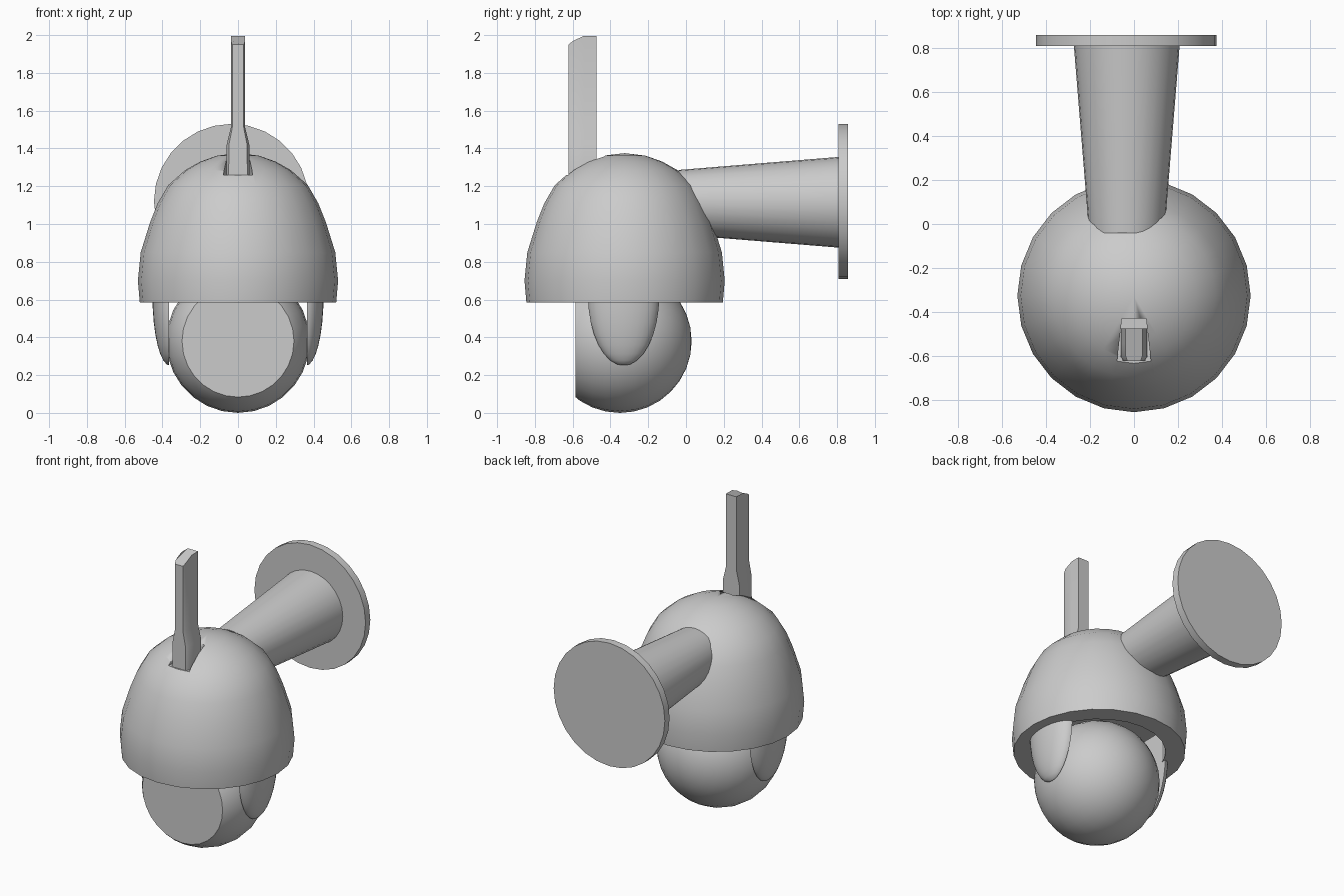
import bpy, bmesh
from math import radians, pi
from mathutils import Matrix, Vector

if "Cube" in bpy.data.objects:
    bpy.data.objects.remove(bpy.data.objects["Cube"])


def finish(name, bm, angle=30):
    bmesh.ops.recalc_face_normals(bm, faces=bm.faces[:])
    mesh = bpy.data.meshes.new(name)
    bm.to_mesh(mesh)
    bm.free()
    ob = bpy.data.objects.new(name, mesh)
    bpy.context.collection.objects.link(ob)
    bpy.ops.object.select_all(action='DESELECT')
    ob.select_set(True)
    bpy.context.view_layer.objects.active = ob
    bpy.ops.object.shade_smooth_by_angle(angle=radians(angle))
    return ob


def lathe(name, profile, origin, along_y=False, steps=24):
    """Revolve (radius, height) points; optionally lay the axis along +y."""
    bm = bmesh.new()
    verts = [bm.verts.new((r, 0, h)) for r, h in profile]
    edges = [bm.edges.new(p) for p in zip(verts, verts[1:])]
    bmesh.ops.spin(bm, geom=verts + edges, cent=(0, 0, 0), axis=(0, 0, 1),
                   angle=2 * pi, steps=steps)
    bmesh.ops.remove_doubles(bm, verts=bm.verts[:], dist=1e-4)
    rot = Matrix.Rotation(-pi / 2, 4, 'X') if along_y else Matrix()
    bm.transform(Matrix.Translation(origin) @ rot)
    return finish(name, bm)


def loft(name, rings):
    """Skin between rings that have equal point counts, and cap both ends."""
    bm = bmesh.new()
    rows = [[bm.verts.new(p) for p in ring] for ring in rings]
    n = len(rows[0])
    for a, b in zip(rows, rows[1:]):
        for i in range(n):
            j = (i + 1) % n
            bm.faces.new((a[i], a[j], b[j], b[i]))
    bm.faces.new(rows[0])
    bm.faces.new(rows[-1])
    return finish(name, bm)


def ellipsoid(center, radii, turn=Matrix()):
    bm = bmesh.new()
    bmesh.ops.create_uvsphere(bm, u_segments=28, v_segments=16, radius=1)
    bm.transform(Matrix.Translation(center) @ Matrix.Diagonal((*radii, 1)) @ turn)
    return bm


def slice_off(bm, point, normal):
    """Remove everything on the normal's side of a plane and cap the cut."""
    geom = bm.verts[:] + bm.edges[:] + bm.faces[:]
    cut = bmesh.ops.bisect_plane(bm, geom=geom, plane_co=point, plane_no=normal,
                                 clear_outer=True)["geom_cut"]
    bmesh.ops.contextual_create(bm, geom=[e for e in cut if isinstance(e, bmesh.types.BMEdge)])


# Hood: domed shell with a flat rim and a cavity for the ball
hood = lathe("hood", [(0, 0.86), (0.40, 0.82), (0.40, 0.585), (0.52, 0.585),
                      (0.53, 0.70), (0.515, 0.85), (0.465, 1.01), (0.425, 1.11),
                      (0.37, 1.205), (0.28, 1.285), (0.20, 1.33), (0.11, 1.362),
                      (0, 1.375)], (0, -0.325, 0))

# Antenna recess cut into the hood
slot = [(-0.086, -0.70), (0.086, -0.70), (0.055, -0.43), (-0.055, -0.43)]
cutter = loft("antenna_recess_cutter", [[(x, y, z) for x, y in slot] for z in (1.26, 1.6)])
cutter.hide_render = True
mod = hood.modifiers.new("recess", 'BOOLEAN')
mod.operation, mod.solver, mod.object = 'DIFFERENCE', 'EXACT', cutter
bpy.context.view_layer.objects.active = hood
bpy.ops.object.modifier_apply(modifier=mod.name)
bpy.data.objects.remove(cutter)


# Antenna: chamfered blade with a wider foot and a rounded top
def blade_ring(w, zf, zm, zb):
    return [(-w * .8, -0.622, zf), (w * .8, -0.622, zf), (w, -0.60, zf + (zm - zf) * .4),
            (w, -0.54, zm), (w, -0.475, zb), (-w, -0.475, zb), (-w, -0.54, zm),
            (-w, -0.60, zf + (zm - zf) * .4)]


loft("antenna", [blade_ring(0.062, 1.25, 1.25, 1.25), blade_ring(0.06, 1.42, 1.42, 1.42),
                 blade_ring(0.038, 1.51, 1.51, 1.51), blade_ring(0.038, 1.95, 1.996, 1.996)])

# Camera ball with a flat front
ball = ellipsoid((0, -0.35, 0.38), (0.38, 0.38, 0.38), Matrix.Rotation(pi / 2, 4, 'X'))
slice_off(ball, (0, -0.585, 0), (0, -1, 0))
finish("camera_ball", ball)

# Side arms holding the ball
for side, label in ((-1, "left"), (1, "right")):
    arm = ellipsoid((side * 0.36, -0.33, 0.62), (0.093, 0.19, 0.37))
    slice_off(arm, (side * 0.366, 0, 0), (-side, 0, 0))
    slice_off(arm, (0, 0, 0.80), (0, 0, 1))
    finish("side_arm_" + label, arm)

# Tapered bracket and wall plate
lathe("bracket", [(0, 0), (0.171, 0), (0.241, 0.86), (0, 0.86)],
      (-0.033, -0.04, 1.115), True, 28)
lathe("wall_plate", [(0, 0), (0.41, 0), (0.41, 0.05), (0, 0.05)],
      (-0.035, 0.808, 1.12), True, 28)
